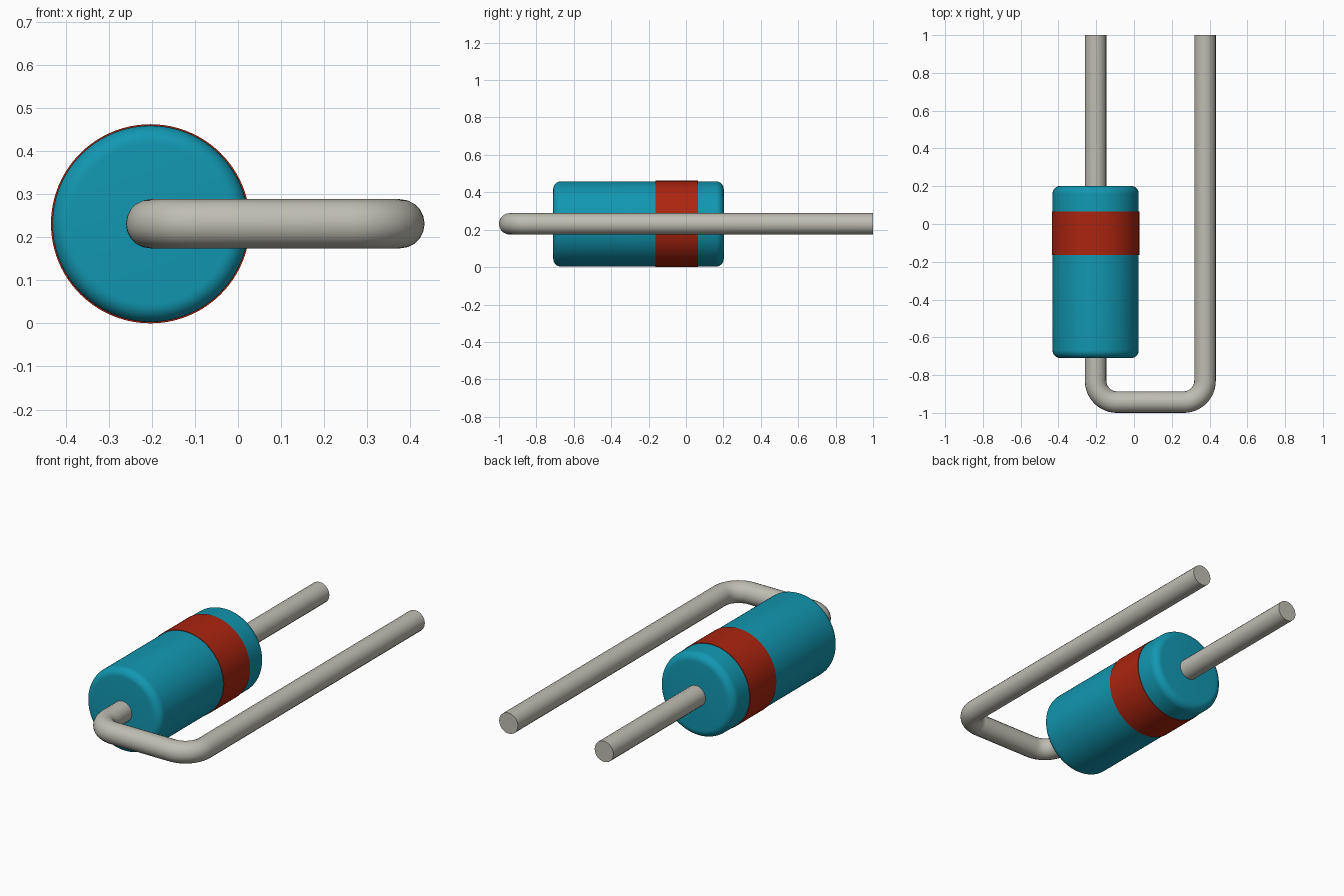
import bpy, bmesh, math

if "Cube" in bpy.data.objects:
    bpy.data.objects.remove(bpy.data.objects["Cube"])

AXIS_X, AXIS_Z = -0.203, 0.231   # centre line of the body
LEAD_X, WIRE_R = 0.376, 0.057    # return lead position, wire radius
BEND = 0.113                     # centre-line bend radius


def material(name, rgb):
    m = bpy.data.materials.new(name)
    m.diffuse_color = (*rgb, 1)
    m.use_nodes = True
    m.node_tree.nodes["Principled BSDF"].inputs["Base Color"].default_value = m.diffuse_color
    return m


def finish(obj, mat):
    obj.data.materials.clear()
    obj.data.materials.append(mat)
    bpy.ops.object.select_all(action='DESELECT')
    obj.select_set(True)
    bpy.context.view_layer.objects.active = obj
    bpy.ops.object.shade_smooth_by_angle(angle=math.radians(35))


def lathe(name, profile, mat, closed=False, steps=96):
    """Spin (radius, y) points about the body's centre line."""
    bm = bmesh.new()
    vs = [bm.verts.new((r, y, 0)) for r, y in profile]
    pairs = list(zip(vs, vs[1:])) + ([(vs[-1], vs[0])] if closed else [])
    edges = [bm.edges.new(p) for p in pairs]
    bmesh.ops.spin(bm, geom=vs + edges, cent=(0, 0, 0), axis=(0, 1, 0),
                   angle=math.tau, steps=steps, use_duplicate=False)
    bmesh.ops.remove_doubles(bm, verts=bm.verts[:], dist=1e-5)
    bmesh.ops.recalc_face_normals(bm, faces=bm.faces[:])
    me = bpy.data.meshes.new(name)
    bm.to_mesh(me)
    bm.free()
    obj = bpy.data.objects.new(name, me)
    obj.location = (AXIS_X, 0, AXIS_Z)
    bpy.context.collection.objects.link(obj)
    finish(obj, mat)


def arc(cx, cy, r, a0, a1, n=12):
    angles = [math.radians(a0 + (a1 - a0) * i / n) for i in range(n + 1)]
    return [(cx + r * math.cos(a), cy + r * math.sin(a)) for a in angles]


teal = material("teal", (0.006, 0.31, 0.44))
red = material("red", (0.41, 0.018, 0.005))
metal = material("grey metal", (0.52, 0.51, 0.45))

# Body with rounded ends
R, Y0, Y1, F = 0.228, -0.71, 0.202, 0.042
body = ([(0, Y0)] + arc(R - F, Y0 + F, F, -90, 0, 8)
        + arc(R - F, Y1 - F, F, 0, 90, 8) + [(0, Y1)])
lathe("body", body, teal)

# Painted band
lathe("band", [(0.227, -0.163), (0.231, -0.163), (0.231, 0.065), (0.227, 0.065)],
      red, closed=True)

# Wire lead: through the body, bent twice, and back alongside it
c = -1 + WIRE_R + BEND
path = ([(AXIS_X, 1)] + arc(AXIS_X + BEND, c, BEND, 180, 270)
        + arc(LEAD_X - BEND, c, BEND, 270, 360) + [(LEAD_X, 1)])
cu = bpy.data.curves.new("wire_lead", 'CURVE')
cu.dimensions = '3D'
cu.bevel_depth, cu.bevel_resolution, cu.use_fill_caps = WIRE_R, 8, True
sp = cu.splines.new('POLY')
sp.points.add(len(path) - 1)
for p, (x, y) in zip(sp.points, path):
    p.co = (x, y, AXIS_Z, 1)
wire = bpy.data.objects.new("wire_lead", cu)
bpy.context.collection.objects.link(wire)
bpy.ops.object.select_all(action='DESELECT')
wire.select_set(True)
bpy.context.view_layer.objects.active = wire
bpy.ops.object.convert(target='MESH')
wire = bpy.context.view_layer.objects.active

# Weld the end caps so their rims are shaded as sharp edges
bm = bmesh.new()
bm.from_mesh(wire.data)
bmesh.ops.remove_doubles(bm, verts=bm.verts[:], dist=1e-5)
bmesh.ops.recalc_face_normals(bm, faces=bm.faces[:])
bm.to_mesh(wire.data)
bm.free()
finish(wire, metal)
